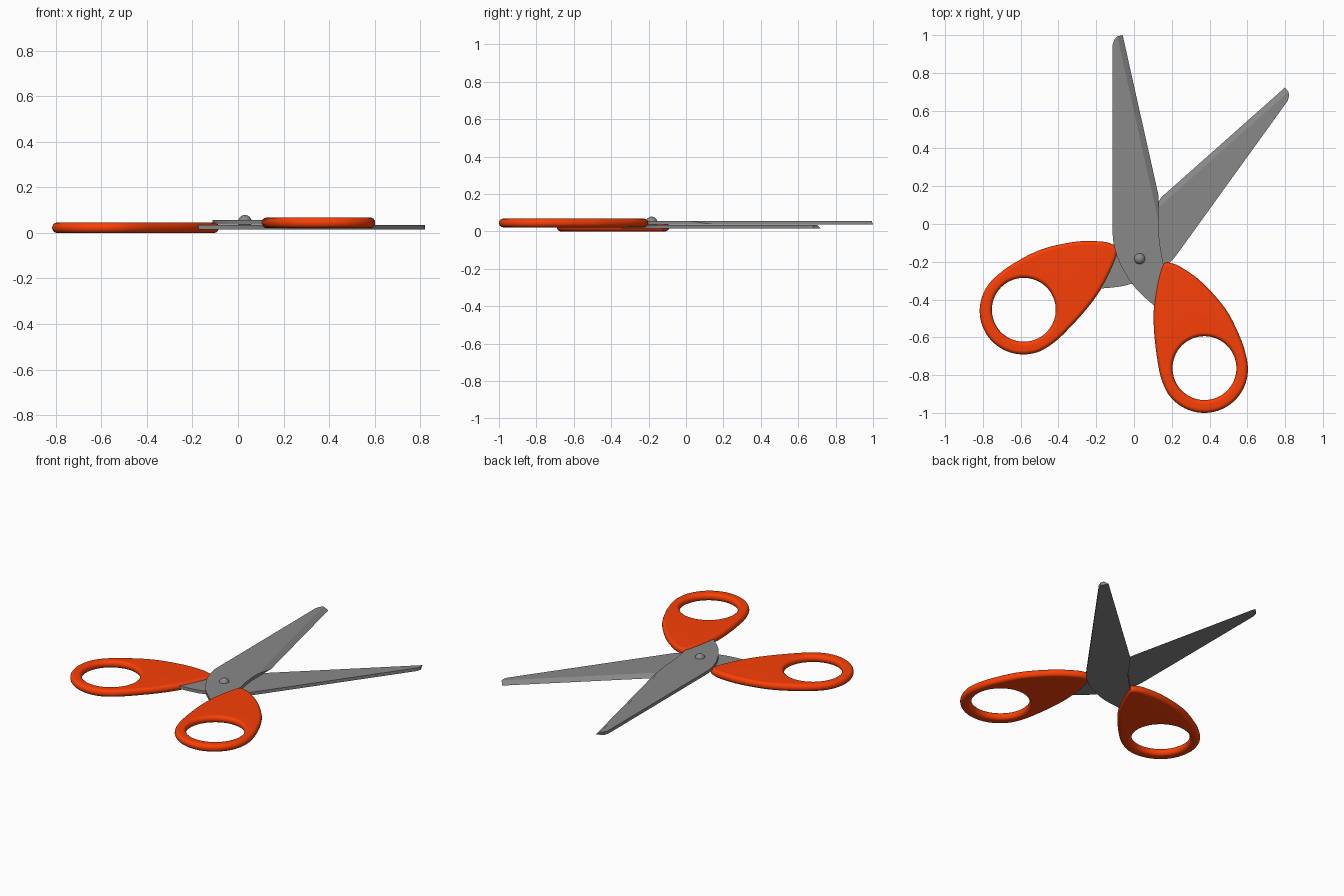
import bpy, bmesh
from math import radians, cos, sin, pi
from mathutils import Vector, Matrix

if "Cube" in bpy.data.objects:
    bpy.data.objects.remove(bpy.data.objects["Cube"])

PIVOT = Vector((0.032, -0.184))
AXIS = radians(72.1)       # symmetry line of the open scissors
STEP = 0.022               # height difference between the two halves


def material(name, rgb):
    mat = bpy.data.materials.new(name)
    mat.diffuse_color = (*rgb, 1)
    mat.use_nodes = True
    mat.node_tree.nodes["Principled BSDF"].inputs["Base Color"].default_value = mat.diffuse_color
    return mat


def reflect(p):
    """Mirror a 2D point in the line through the pivot."""
    d = p - PIVOT
    c, s = cos(2 * AXIS), sin(2 * AXIS)
    return PIVOT + Vector((c * d.x + s * d.y, s * d.x - c * d.y))


def finish(bm, name, flip, z, mat, angle=35):
    for v in bm.verts:
        p = v.co.xy
        if flip:
            p = reflect(p)
        v.co = (p.x, p.y, v.co.z + z)
    bmesh.ops.recalc_face_normals(bm, faces=bm.faces)
    me = bpy.data.meshes.new(name)
    bm.to_mesh(me)
    bm.free()
    me.materials.append(mat)
    ob = bpy.data.objects.new(name, me)
    bpy.context.collection.objects.link(ob)
    bpy.ops.object.select_all(action='DESELECT')
    bpy.context.view_layer.objects.active = ob
    ob.select_set(True)
    bpy.ops.object.shade_smooth_by_angle(angle=radians(angle))
    return ob


def catmull(pts, steps, closed=False):
    pts = [Vector(p) for p in pts]
    n = len(pts)
    get = (lambda i: pts[i % n]) if closed else (lambda i: pts[max(0, min(n - 1, i))])
    out = []
    for i in range(n if closed else n - 1):
        a, b, c, d = (get(i + k) for k in (-1, 0, 1, 2))
        for k in range(steps):
            t = k / steps
            out.append(0.5 * (2 * b + (c - a) * t + (2 * a - 5 * b + 4 * c - d) * t * t
                              + (3 * b - a - 3 * c + d) * t ** 3))
    return out if closed else out + [pts[-1]]


# Blade: flat plate with one ground cutting edge, tang hidden in the handle
def blade(name, flip, z, mat):
    back = catmull([(-0.113, -0.01), (-0.110, -0.09), (-0.087, -0.178), (-0.045, -0.263),
                    (0.02, -0.353), (0.11, -0.435)], 5)
    neck = catmull([(0.155, -0.21), (0.139, -0.12), (0.13, -0.04)], 4)
    tip = [Vector(p) for p in ((-0.088, 0.993), (-0.104, 0.977), (-0.113, 0.95))]
    shared = tip[1:] + back + [Vector((0.18, -0.46)), Vector((0.22, -0.30))] + neck
    top = shared + [Vector((0.13, 0.01)), tip[0]]
    low = shared + [Vector((0.13, 0.15)), Vector((-0.06, 1.0))]
    bm = bmesh.new()
    t = [bm.verts.new((p.x, p.y, 0.010)) for p in top]
    b = [bm.verts.new((p.x, p.y, -0.010)) for p in low]
    bm.faces.new(t)
    bm.faces.new(b)
    for i in range(len(t)):
        j = (i + 1) % len(t)
        bm.faces.new((t[i], t[j], b[j], b[i]))
    return finish(bm, name, flip, z, mat, angle=15)


# Handle: teardrop plate with a round finger hole and fully rounded edges
def handle(name, flip, z, mat):
    half, r = 0.023, 0.021
    centre, hole = Vector((0.373, -0.763)), 0.169
    ring = [(0.372 + 0.231 * cos(radians(a)), -0.769 + 0.231 * sin(radians(a)))
            for a in range(210, 361, 15)]
    outline = catmull([(0.165, -0.206), (0.145, -0.232), (0.122, -0.32), (0.106, -0.43),
                       (0.105, -0.55), (0.118, -0.68), (0.139, -0.80)] + ring +
                      [(0.594, -0.70), (0.562, -0.60), (0.485, -0.45), (0.36, -0.309),
                       (0.25, -0.229), (0.195, -0.207)], 5, closed=True)
    n, seg = len(outline), 8
    arc = [pi / 2 - pi * k / seg for k in range(seg + 1)]
    bm = bmesh.new()
    rows = []
    for i, p in enumerate(outline):
        tan = (outline[(i + 1) % n] - outline[i - 1]).normalized()
        out = Vector((tan.y, -tan.x))
        rad = (p - centre).normalized()
        row = []
        for a in arc:                       # outer rounded edge, top to bottom
            q = p - out * r * (1 - cos(a))
            row.append(bm.verts.new((q.x, q.y, half * sin(a))))
        for a in reversed(arc):             # hole edge, bottom to top
            q = centre + rad * (hole + r * (1 - cos(a)))
            row.append(bm.verts.new((q.x, q.y, half * sin(a))))
        rows.append(row)
    m = len(rows[0])
    for i in range(n):
        a, b = rows[i], rows[(i + 1) % n]
        for k in range(m):
            l = (k + 1) % m
            bm.faces.new((a[k], a[l], b[l], b[k]))
    ob = finish(bm, name, flip, z, mat, angle=40)
    ob.modifiers.new("flat_plate_shading", 'WEIGHTED_NORMAL').keep_sharp = True
    return ob


orange = material("orange_plastic", (0.95, 0.05, 0.002))
steel = material("dark_steel", (0.25, 0.25, 0.25))

for label, flip, z in (("lower", True, 0.0), ("upper", False, STEP)):
    blade(label + "_blade", flip, z + 0.0245, steel)
    handle(label + "_handle", flip, z + 0.023, orange)

# Domed rivet through both blades
bm = bmesh.new()
bmesh.ops.create_uvsphere(bm, u_segments=24, v_segments=12, radius=0.03,
                          matrix=Matrix.Translation((PIVOT.x - 0.002, PIVOT.y, 0)))
finish(bm, "rivet", False, 0.049, steel)
